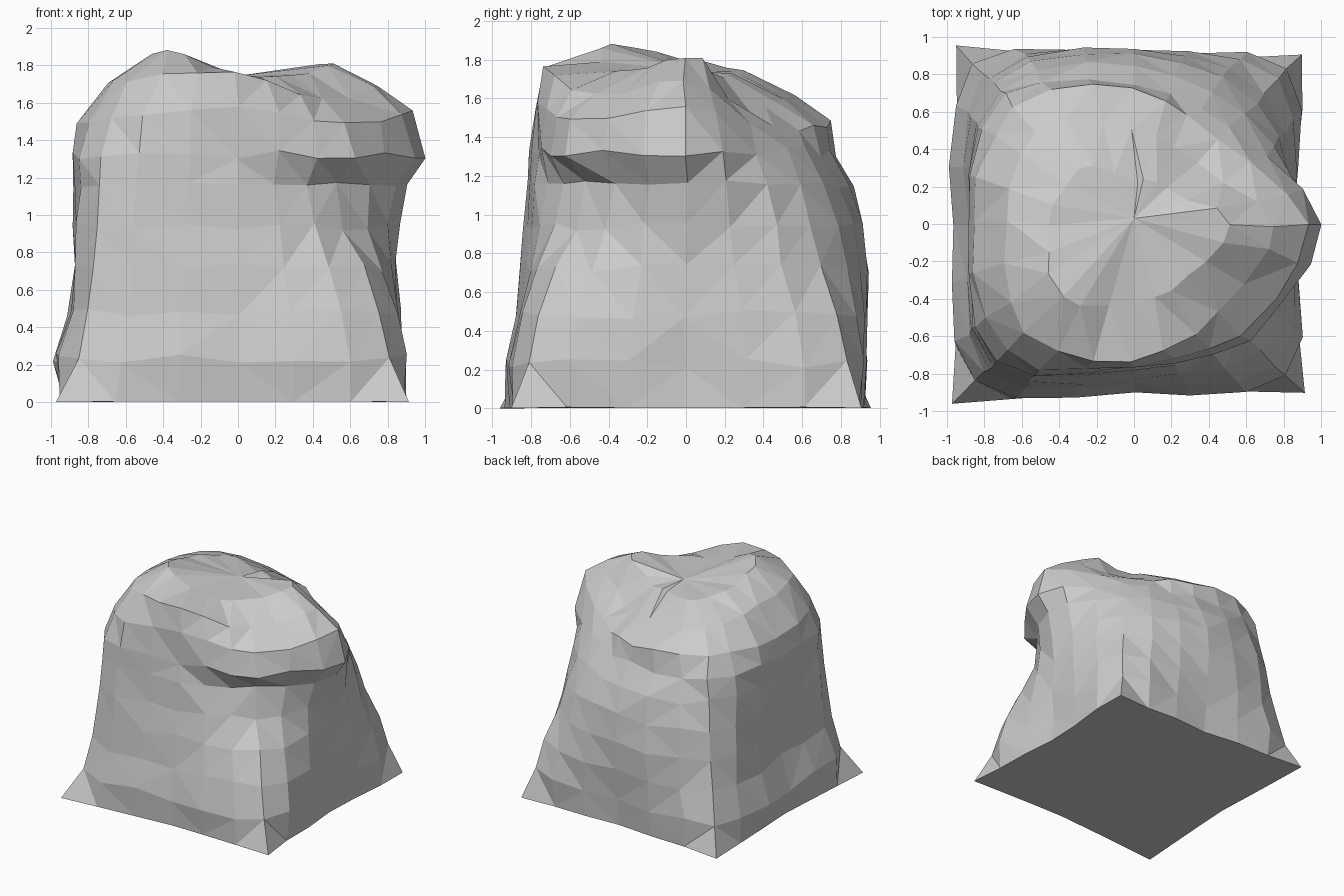
import bpy, bmesh, random
from math import sin, cos, tau
from mathutils import Vector

if "Cube" in bpy.data.objects:
    bpy.data.objects.remove(bpy.data.objects["Cube"])

random.seed(4)
STEPS = 3  # segments between neighbouring key directions

# Key directions: right, back right, back, back left, left, front left, front, front right
# Wall rings: height, radius in each key direction
walls = [
    (0.02, (.86, 1.28, .89, 1.35, .93, 1.37, .88, 1.29)),
    (0.25, (.85, 1.16, .91, 1.22, .97, 1.20, .90, 1.16)),
    (0.50, (.85, 1.09, .92, 1.14, .89, 1.13, .86, 1.08)),
    (0.74, (.85, .99, .94, 1.10, .87, 1.10, .82, .94)),
    (0.95, (.86, .92, .91, 1.07, .87, 1.08, .79, .80)),
    (1.17, (.91, .83, .85, 1.02, .88, 1.06, .77, .75)),
    (1.34, (.99, .73, .74, .98, .89, 1.05, .76, .87)),
]
# Crumpled top rings: radii and heights in each key direction
tops = [
    ((.94, .63, .74, .90, .86, .97, .76, .83), (1.56, 1.46, 1.48, 1.50, 1.50, 1.53, 1.60, 1.50)),
    ((.75, .47, .50, .72, .68, .82, .75, .66), (1.71, 1.56, 1.61, 1.66, 1.71, 1.74, 1.77, 1.63)),
    ((.52, .25, .24, .42, .45, .55, .42, .40), (1.84, 1.73, 1.74, 1.76, 1.82, 1.90, 1.77, 1.75)),
]


def ring(radii, heights, straight=False):
    """Closed ring through the key points, straight or rounded between them."""
    keys = [Vector((r * cos(i * tau / 8), r * sin(i * tau / 8), z))
            for i, (r, z) in enumerate(zip(radii, heights))]
    pts = []
    for i in range(8):
        a, b, c, d = (keys[(i + k) % 8] for k in (-1, 0, 1, 2))
        for s in range(STEPS):
            t = s / STEPS
            if straight:
                p = b.lerp(c, t)
            else:
                p = 0.5 * (2 * b + (c - a) * t + (2 * a - 5 * b + 4 * c - d) * t ** 2
                           + (3 * b - a - 3 * c + d) * t ** 3)
            pts.append(p)
    return pts


def crumple(p, flat, up):
    return p + Vector((random.uniform(-flat, flat), random.uniform(-flat, flat),
                       random.uniform(-up, up)))


# Sack body: skinned rings with a little crumpling
bm = bmesh.new()
rings = []
for i, (z, radii) in enumerate(walls):
    pts = ring(radii, [z] * 8, straight=(i == 0))
    rings.append([bm.verts.new(crumple(p, .012, .004 if i == 0 else .025)) for p in pts])
for radii, heights in tops:
    rings.append([bm.verts.new(crumple(p, .02, .015)) for p in ring(radii, heights)])

n = 8 * STEPS
for low, high in zip(rings, rings[1:]):
    for i in range(n):
        j = (i + 1) % n
        bm.faces.new((low[i], low[j], high[j], high[i]))

# Dip in the middle of the top, flat underside
tip = bm.verts.new((0, 0.03, 1.76))
for i in range(n):
    bm.faces.new((rings[-1][i], rings[-1][(i + 1) % n], tip))
foot = bm.verts.new((0, 0, 0.02))
for i in range(n):
    bm.faces.new((rings[0][(i + 1) % n], rings[0][i], foot))

bmesh.ops.triangulate(bm, faces=bm.faces[:])
low_z = min(v.co.z for v in bm.verts)
for v in bm.verts:
    v.co.z -= low_z
bmesh.ops.recalc_face_normals(bm, faces=bm.faces[:])

mesh = bpy.data.meshes.new("sack_body")
bm.to_mesh(mesh)
bm.free()
bpy.context.collection.objects.link(bpy.data.objects.new("sack_body", mesh))
